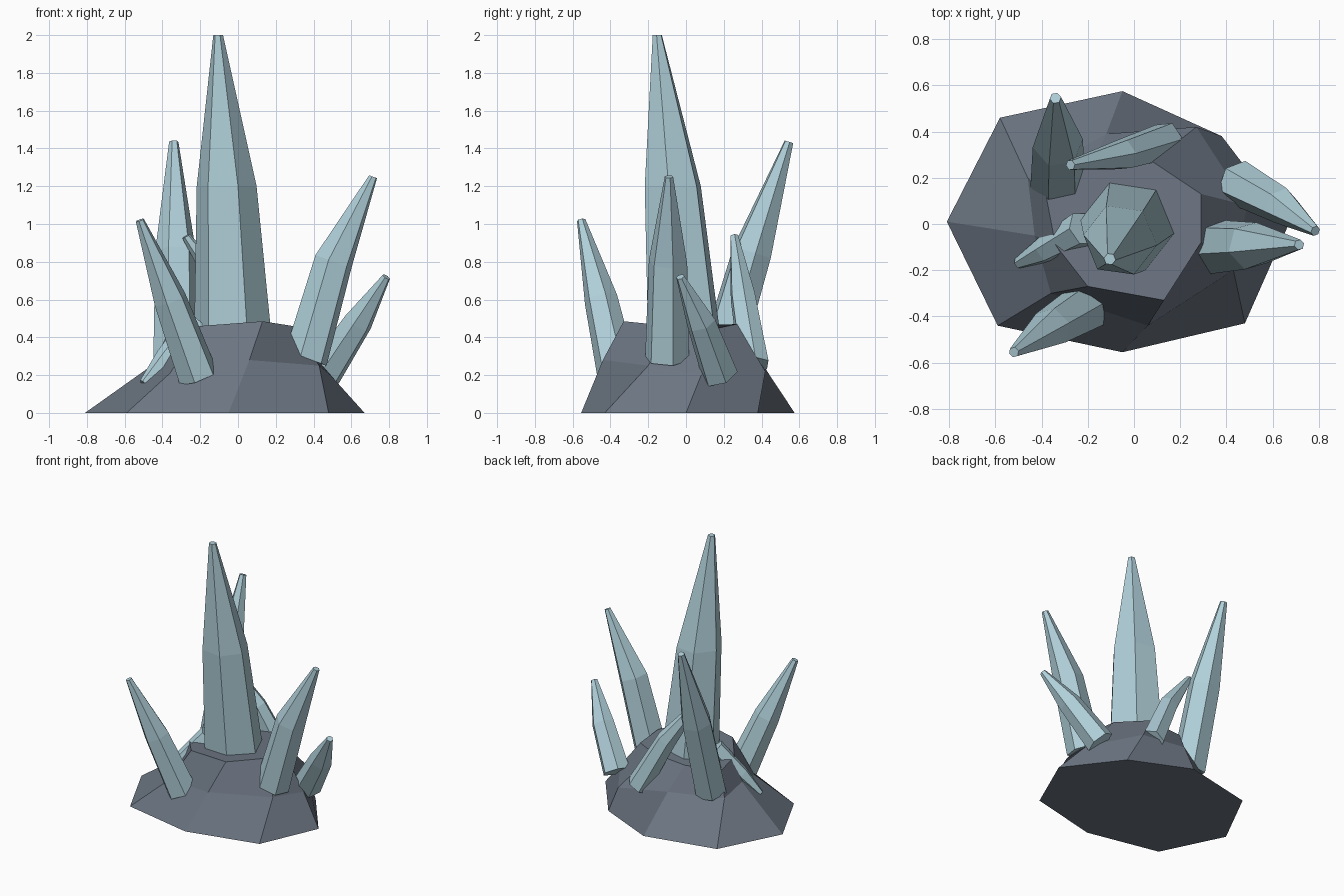
import bpy, math
from mathutils import Vector

if "Cube" in bpy.data.objects:
    bpy.data.objects.remove(bpy.data.objects["Cube"])


def material(name, rgb):
    m = bpy.data.materials.new(name)
    m.diffuse_color = (*rgb, 1)
    m.use_nodes = True
    m.node_tree.nodes["Principled BSDF"].inputs["Base Color"].default_value = m.diffuse_color
    return m


ROCK = material("slate_grey", (0.15, 0.18, 0.225))
ICE = material("pale_ice_blue", (0.43, 0.62, 0.69))


def loft(name, rings, mat):
    """Skin equal-length rings into a closed, flat-faced solid."""
    n = len(rings[0])
    verts = [v for r in rings for v in r]
    faces = [tuple(reversed(range(n)))]
    for k in range(len(rings) - 1):
        for i in range(n):
            j = (i + 1) % n
            faces.append((k * n + i, k * n + j, (k + 1) * n + j, (k + 1) * n + i))
    faces.append(tuple(range(len(verts) - n, len(verts))))
    me = bpy.data.meshes.new(name)
    me.from_pydata(verts, [], faces)
    me.materials.append(mat)
    ob = bpy.data.objects.new(name, me)
    bpy.context.collection.objects.link(ob)
    return ob


def crystal(name, path, radii, phase=0.0, sides=6, level=False):
    """Tapered prism through base, shoulder and tip."""
    pts = [Vector(p) for p in path]
    axis = Vector((0, 0, 1)) if level else (pts[-1] - pts[0]).normalized()
    u = Vector((0, 1, 0)).cross(axis).normalized()
    v = axis.cross(u)
    rings = []
    for p, r in zip(pts, radii):
        ring = []
        for i in range(sides):
            a = math.radians(phase) + math.tau * i / sides
            ring.append(p + r * (math.cos(a) * u + math.sin(a) * v))
        rings.append(ring)
    return loft(name, rings, ICE)


# Rock mound: foot, shoulder and crown, counter-clockwise from the right
foot = [(0.67, 0.0, 0), (0.38, 0.38, 0), (-0.05, 0.575, 0), (-0.58, 0.46, 0),
        (-0.81, 0.01, 0), (-0.59, -0.44, 0), (-0.05, -0.555, 0), (0.48, -0.43, 0)]
shoulder = [(0.49, 0.08, 0.2), (0.27, 0.42, 0.22), (-0.12, 0.39, 0.28), (-0.46, 0.2, 0.25),
            (-0.43, -0.05, 0.27), (-0.36, -0.3, 0.21), (0.06, -0.44, 0.28), (0.43, -0.2, 0.25)]
crown = [(0.29, 0.13, 0.44), (0.08, 0.27, 0.47), (-0.18, 0.27, 0.45), (-0.38, 0.12, 0.41),
         (-0.34, -0.09, 0.42), (-0.2, -0.27, 0.46), (0.13, -0.33, 0.485), (0.29, -0.08, 0.46)]
loft("rock_mound", [foot, shoulder, crown], ROCK)

# Tall central crystal
crystal("central_crystal", [(-0.025, -0.005, 0.35), (-0.06, -0.07, 1.2), (-0.105, -0.152, 2.0)],
        (0.21, 0.16, 0.026), phase=-8, level=True)

# Leaning crystals around it: base, shoulder, tip, radii, twist
leaning = [
    ("back_left_crystal", (-0.33, 0.18, 0.27), (-0.33, 0.35, 0.85), (-0.34, 0.545, 1.435), (0.12, 0.11, 0.025), 10),
    ("front_left_crystal", (-0.21, -0.36, 0.19), (-0.36, -0.45, 0.6), (-0.52, -0.555, 1.02), (0.11, 0.09, 0.023), 15),
    ("right_crystal", (0.36, -0.1, 0.29), (0.505, -0.095, 0.8), (0.715, -0.09, 1.25), (0.12, 0.105, 0.023), 15),
    ("low_right_crystal", (0.45, 0.18, 0.2), (0.635, 0.08, 0.48), (0.785, -0.03, 0.72), (0.1, 0.08, 0.023), 20),
    ("back_crystal", (0.14, 0.36, 0.25), (-0.05, 0.3, 0.62), (-0.275, 0.255, 0.935), (0.085, 0.07, 0.023), 5),
    ("buried_crystal", (-0.22, -0.02, 0.47), (-0.38, -0.11, 0.29), (-0.5, -0.17, 0.155), (0.08, 0.06, 0.025), 0),
]
for name, base, mid, tip, radii, twist in leaning:
    crystal(name, (base, mid, tip), radii, twist)
